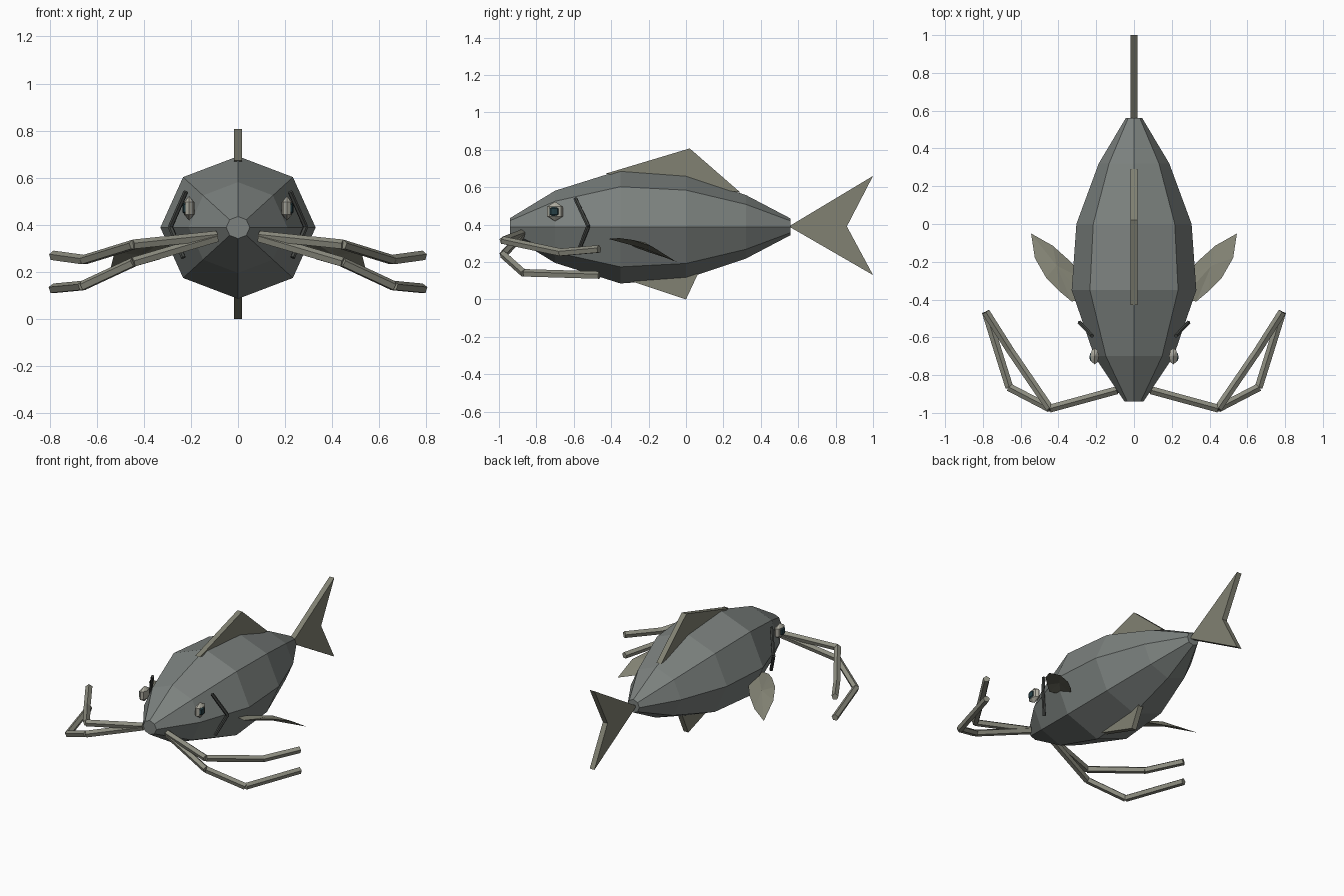
import bpy, bmesh
from math import sin, cos, pi
from mathutils import Vector, Matrix

if "Cube" in bpy.data.objects:
    bpy.data.objects.remove(bpy.data.objects["Cube"])


def material(name, rgb):
    m = bpy.data.materials.new(name)
    m.diffuse_color = (*rgb, 1)
    m.use_nodes = True
    m.node_tree.nodes["Principled BSDF"].inputs["Base Color"].default_value = m.diffuse_color
    return m


SKIN = material("skin", (0.20, 0.22, 0.21))
FIN = material("fin_olive", (0.22, 0.22, 0.17))
BARB = material("barbel_olive", (0.27, 0.27, 0.22))
DARK = material("dark", (0.06, 0.065, 0.06))
EYE = material("eye", (0.42, 0.41, 0.35))
PUPIL = material("pupil", (0.02, 0.05, 0.06))


def finish(bm, name, mat):
    bmesh.ops.recalc_face_normals(bm, faces=bm.faces)
    me = bpy.data.meshes.new(name)
    bm.to_mesh(me)
    bm.free()
    me.materials.append(mat)
    ob = bpy.data.objects.new(name, me)
    bpy.context.collection.objects.link(ob)
    return ob


def flat_fin(name, pts, thick=0.035):
    """Extrude a (y, z) outline along x, centred on x = 0."""
    bm = bmesh.new()
    f = bm.faces.new([bm.verts.new((-thick / 2, y, z)) for y, z in pts])
    r = bmesh.ops.extrude_face_region(bm, geom=[f])
    vs = [v for v in r["geom"] if isinstance(v, bmesh.types.BMVert)]
    bmesh.ops.translate(bm, verts=vs, vec=(thick, 0, 0))
    return finish(bm, name, FIN)


def rods(name, pts, radius, sides, mat, s):
    """Chain of straight rods through pts, with x multiplied by s."""
    bm = bmesh.new()
    P = [Vector((x * s, y, z)) for x, y, z in pts]
    for a, b in zip(P, P[1:]):
        d = b - a
        rot = d.to_track_quat('Z', 'Y').to_matrix().to_4x4()
        bmesh.ops.create_cone(bm, cap_ends=True, segments=sides, radius1=radius,
                              radius2=radius, depth=d.length,
                              matrix=Matrix.Translation((a + b) / 2) @ rot)
    return finish(bm, name, mat)


def ball(name, loc, scale, mat):
    bm = bmesh.new()
    bmesh.ops.create_uvsphere(bm, u_segments=8, v_segments=3, radius=1)
    bmesh.ops.transform(bm, verts=bm.verts, matrix=Matrix.Translation(loc)
                        @ Matrix.Diagonal((*scale, 1)))
    return finish(bm, name, mat)


# Body: octagonal rings (y, half width, half height) around z = 0.39
bm = bmesh.new()
rings = []
for y, rx, rz in [(-0.94, 0.05, 0.047), (-0.70, 0.21, 0.193), (-0.35, 0.33, 0.303),
                  (0.0, 0.305, 0.277), (0.32, 0.187, 0.17), (0.56, 0.044, 0.044)]:
    rings.append([bm.verts.new((rx * sin(k * pi / 4), y, 0.388 + rz * cos(k * pi / 4)))
                  for k in range(8)])
for a, b in zip(rings, rings[1:]):
    for k in range(8):
        n = (k + 1) % 8
        bm.faces.new((a[k], a[n], b[n], b[k]))
bm.faces.new(rings[0])
bm.faces.new(rings[-1])
finish(bm, "body", SKIN)

# Centre fins
flat_fin("tail_fin", [(0.55, 0.39), (1.0, 0.66), (0.86, 0.39), (1.0, 0.13)])
flat_fin("dorsal_fin", [(-0.43, 0.672), (0.02, 0.807), (0.29, 0.572)])
flat_fin("belly_fin", [(-0.30, 0.10), (0.0, 0.0), (0.07, 0.15)])

# Paired parts
LEAF = [(0.25, -0.40, 0.33), (0.33, -0.41, 0.322), (0.39, -0.36, 0.328),
        (0.465, -0.285, 0.318), (0.525, -0.18, 0.282), (0.545, -0.05, 0.20),
        (0.43, -0.115, 0.225), (0.335, -0.20, 0.252), (0.25, -0.30, 0.29)]
for side, s in (("left", -1), ("right", 1)):
    # Side fin: leaf outline with a slightly swollen centre
    bm = bmesh.new()
    edge = [bm.verts.new((x * s, y, z)) for x, y, z in LEAF]
    for dz in (0.022, -0.012):
        c = bm.verts.new((0.41 * s, -0.22, 0.282 + dz))
        for a, b in zip(edge, edge[1:] + edge[:1]):
            bm.faces.new((a, b, c))
    finish(bm, "side_fin_" + side, FIN)

    # Eye and pupil
    ball("eye_" + side, (0.208 * s, -0.70, 0.47), (0.026, 0.05, 0.052), EYE)
    ball("pupil_" + side, (0.224 * s, -0.705, 0.47), (0.014, 0.029, 0.032), PUPIL)

    # Gill line
    rods("gill_" + side, [(0.222, -0.592, 0.54), (0.288, -0.522, 0.39),
                          (0.232, -0.575, 0.26)], 0.011, 6, DARK, s)

    # Barbels: upper and lower whisker
    rods("upper_barbel_" + side, [(0.09, -0.88, 0.352), (0.445, -0.977, 0.315),
                                  (0.655, -0.67, 0.25), (0.785, -0.465, 0.268)],
         0.022, 5, BARB, s)
    rods("lower_barbel_" + side, [(0.09, -0.88, 0.345), (0.445, -0.977, 0.24),
                                  (0.66, -0.865, 0.14), (0.785, -0.465, 0.128)],
         0.022, 5, BARB, s)
